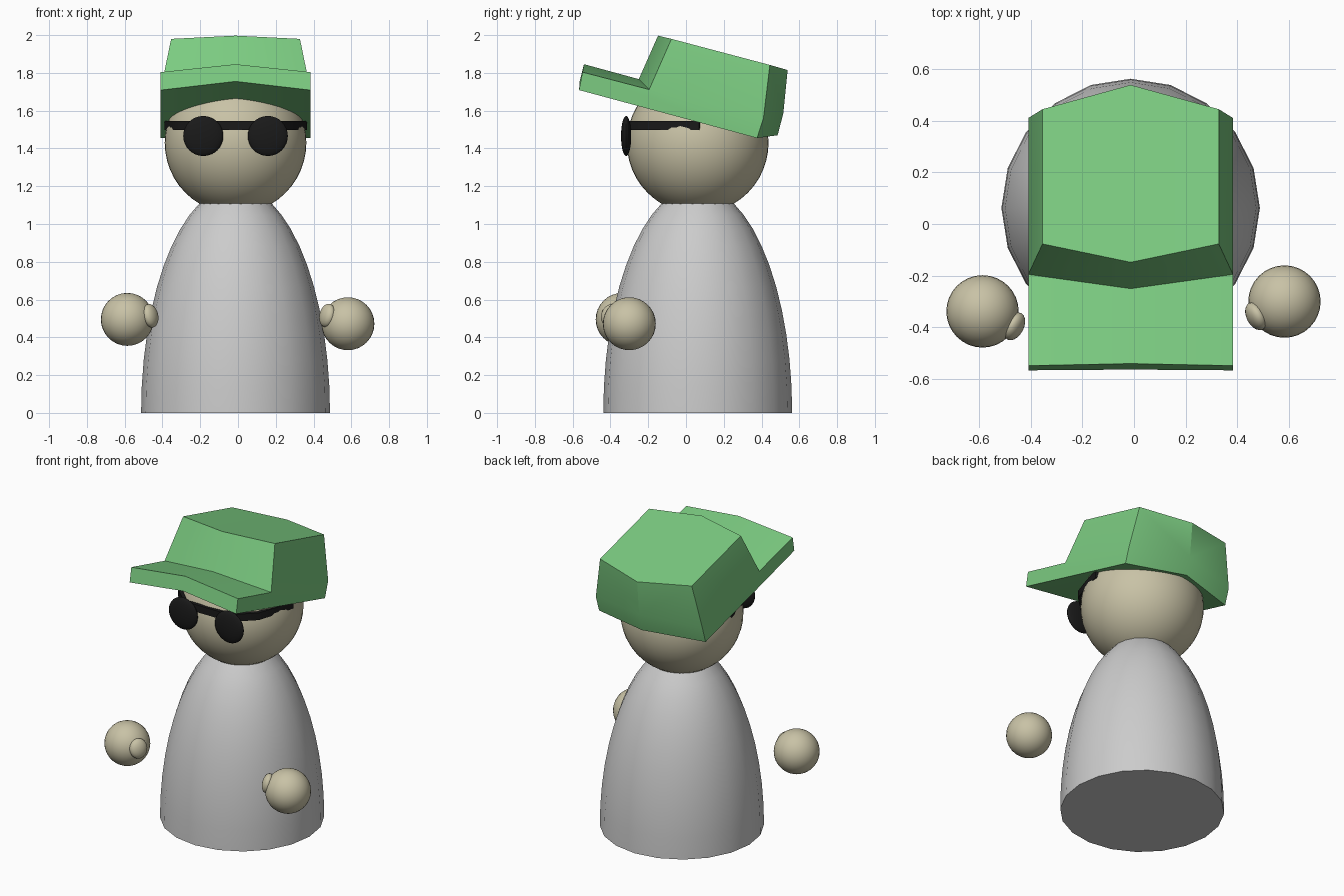
import bpy, bmesh, math
from mathutils import Matrix, Vector

if "Cube" in bpy.data.objects:
    bpy.data.objects.remove(bpy.data.objects["Cube"])

CX, CY = -0.013, 0.062  # axis of the figure


def material(name, rgb):
    m = bpy.data.materials.new(name)
    m.diffuse_color = (*rgb, 1)
    m.use_nodes = True
    m.node_tree.nodes["Principled BSDF"].inputs["Base Color"].default_value = m.diffuse_color
    return m


SKIN = material("skin", (0.58, 0.54, 0.38))
GREEN = material("green", (0.2, 0.6, 0.22))
BLACK = material("black", (0.01, 0.01, 0.01))


def finish(bm, name, mat=None, angle=30):
    bmesh.ops.recalc_face_normals(bm, faces=bm.faces[:])
    me = bpy.data.meshes.new(name)
    bm.to_mesh(me)
    bm.free()
    ob = bpy.data.objects.new(name, me)
    bpy.context.collection.objects.link(ob)
    if mat:
        me.materials.append(mat)
    bpy.ops.object.select_all(action='DESELECT')
    ob.select_set(True)
    bpy.context.view_layer.objects.active = ob
    bpy.ops.object.shade_smooth_by_angle(angle=math.radians(angle))
    return ob


def ellipsoid(name, loc, size, mat, rot=Matrix(), seg=32, rings=16):
    bm = bmesh.new()
    bmesh.ops.create_uvsphere(bm, u_segments=seg, v_segments=rings, radius=1)
    mtx = Matrix.Translation(loc) @ rot @ Matrix.Diagonal((*size, 1))
    bmesh.ops.transform(bm, matrix=mtx, verts=bm.verts)
    return finish(bm, name, mat)


# Body: half ellipsoid with 20 sides, cut off at the neck
bm = bmesh.new()
rings = []
for i in range(11):
    z = 1.2 * math.sin(math.asin(1.11 / 1.2) * i / 10)
    r = 0.5 * math.sqrt(1 - (z / 1.2) ** 2)
    rings.append([bm.verts.new((CX + r * math.cos(k * math.pi / 10),
                                CY + r * math.sin(k * math.pi / 10), z))
                  for k in range(20)])
for a, b in zip(rings, rings[1:]):
    for k in range(20):
        n = (k + 1) % 20
        bm.faces.new((a[k], a[n], b[n], b[k]))
bm.faces.new(rings[0])
bm.faces.new(rings[-1])
finish(bm, "body")

# Head
ellipsoid("head", (CX, CY, 1.43), (0.375,) * 3, SKIN, seg=48, rings=24)

# Hands with thumbs pointing inward and forward
hands = (("left", 1, (0.582, -0.30, 0.472), (0.472, -0.357, 0.516)),
         ("right", -1, (-0.586, -0.338, 0.495), (-0.463, -0.396, 0.514)))
for side, s, palm, thumb in hands:
    ellipsoid(side + "_hand", palm, (0.14,) * 3, SKIN)
    tilt = Matrix.Rotation(s * math.radians(28), 4, 'Z') @ Matrix.Rotation(s * math.radians(12), 4, 'Y')
    ellipsoid(side + "_thumb", thumb, (0.035, 0.058, 0.063), SKIN, tilt, 20, 12)

# Cap: side outline and centre outline, joined left - centre - right
side_line = [(0.396, -0.566, 1.709), (0.396, -0.548, 1.804), (0.396, -0.195, 1.712),
             (0.341, -0.077, 1.98), (0.341, 0.444, 1.842), (0.396, 0.41, 1.56),
             (0.396, 0.376, 1.455)]
centre_line = [(0, -0.563, 1.755), (0, -0.54, 1.846), (0, -0.25, 1.767),
               (0, -0.148, 1.997), (0, 0.538, 1.815), (0, 0.515, 1.585),
               (0, 0.485, 1.47)]
bm = bmesh.new()
centre = [bm.verts.new((CX + x, y, z)) for x, y, z in centre_line]
for s in (-1, 1):
    edge = [bm.verts.new((CX + s * x, y, z)) for x, y, z in side_line]
    for k in range(7):
        n = (k + 1) % 7
        bm.faces.new((edge[k], edge[n], centre[n], centre[k]))
    bm.faces.new([edge[k] for k in (0, 1, 2, 5, 6)])
    bm.faces.new([edge[k] for k in (2, 3, 4, 5)])
finish(bm, "cap", GREEN)

# Sunglasses: two flattened lenses
for side, s in (("left", 1), ("right", -1)):
    ellipsoid(side + "_lens", (CX + s * 0.171, -0.317, 1.466), (0.106, 0.027, 0.106), BLACK)

# Sunglasses frame: a thin bar bent around the head
half = [(0.17, -0.312), (0.3, -0.19), (0.347, -0.05), (0.377, 0.07)]
path = [Vector((-x, y)) for x, y in reversed(half)] + [Vector(p) for p in half]
bm = bmesh.new()
sections = []
for i, p in enumerate(path):
    t = (path[min(i + 1, len(path) - 1)] - path[max(i - 1, 0)]).normalized()
    inner = p + Vector((-t.y, t.x)) * 0.025
    sections.append([bm.verts.new((CX + q.x, q.y, z)) for q, z in
                     ((p, 1.498), (p, 1.546), (inner, 1.546), (inner, 1.498))])
for a, b in zip(sections, sections[1:]):
    for k in range(4):
        n = (k + 1) % 4
        bm.faces.new((a[k], a[n], b[n], b[k]))
bm.faces.new(sections[0])
bm.faces.new(sections[-1])
finish(bm, "glasses_frame", BLACK)
